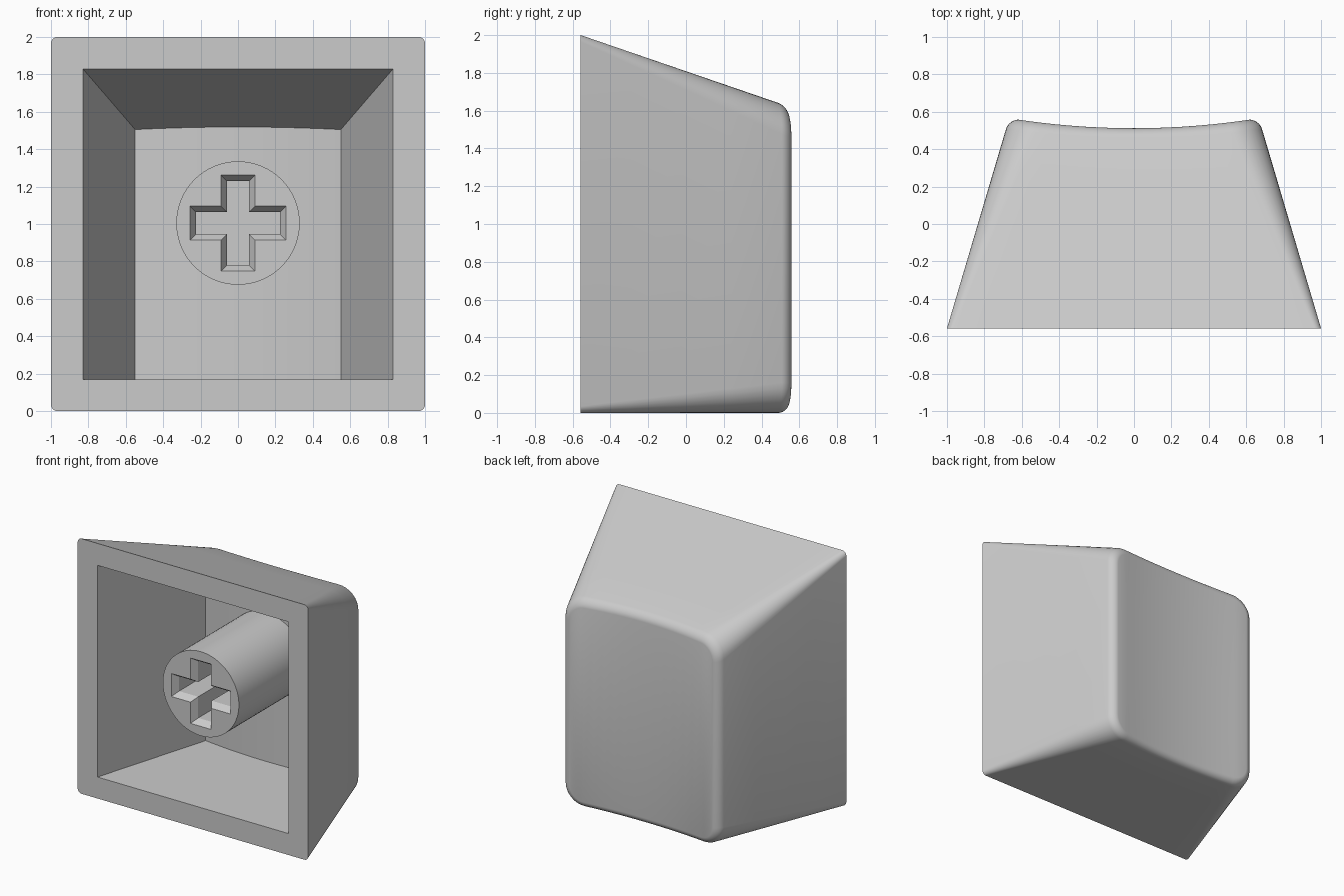
import bpy, bmesh, math

if "Cube" in bpy.data.objects:
    bpy.data.objects.remove(bpy.data.objects["Cube"], do_unlink=True)

FRONT = -0.558           # open end of the cap
SLOPE_X = 0.296          # taper of the two side walls
SLOPE_Z = 0.343          # taper of the sloped top wall
ARC, COLS = 8, 12        # corner segments, columns across the width

plastic = bpy.data.materials.new("light grey plastic")
plastic.use_nodes = True
plastic.diffuse_color = (0.6, 0.6, 0.6, 1)
plastic.node_tree.nodes["Principled BSDF"].inputs["Base Color"].default_value = (0.6, 0.6, 0.6, 1)


def finish(bm, name):
    """Turn a bmesh into a smooth-shaded object with sharp edges kept."""
    bmesh.ops.remove_doubles(bm, verts=bm.verts, dist=1e-4)
    bmesh.ops.recalc_face_normals(bm, faces=bm.faces)
    mesh = bpy.data.meshes.new(name)
    bm.to_mesh(mesh)
    bm.free()
    mesh.materials.append(plastic)
    obj = bpy.data.objects.new(name, mesh)
    bpy.context.collection.objects.link(obj)
    bpy.ops.object.select_all(action='DESELECT')
    obj.select_set(True)
    bpy.context.view_layer.objects.active = obj
    bpy.ops.object.shade_smooth_by_angle(angle=math.radians(30))
    return obj


def bridge(bm, a, b):
    for i in range(len(a)):
        j = (i + 1) % len(a)
        bm.faces.new((a[i], a[j], b[j], b[i]))


def rounded_ring(bm, y, hx, z0, z1, r, dish):
    """Rounded rectangle; the dish pulls its middle columns forward."""
    cols = []            # (x, drop from the straight edge)
    for i in range(ARC + 1):
        a = math.pi / 2 * i / ARC
        cols.append((-hx + r - r * math.cos(a), r - r * math.sin(a)))
    half = hx - r
    straight = [(-half + 2 * half * i / COLS, 0) for i in range(1, COLS)]
    cols = cols + straight + [(-x, d) for x, d in reversed(cols)]
    top, bottom = [], []
    for x, drop in cols:
        pull = dish * (1 - (x / hx) ** 2)
        top.append(bm.verts.new((x, y - pull, z1 - drop + SLOPE_Z * pull)))
        bottom.append(bm.verts.new((x, y - pull, z0 + drop)))
    return top + bottom[::-1]


def cap(bm, ring):
    """Close a ring with strips joining its top and bottom columns."""
    n = len(ring)
    for i in range(n // 2 - 1):
        bm.faces.new((ring[i], ring[i + 1], ring[n - 2 - i], ring[n - 1 - i]))


# Hollow cap: outer skin from dished back to front rim, then the cavity
bm = bmesh.new()
FILLET, CORNER, DISH = 0.05, 0.16, 0.046
rings = []
for k in range(6, -1, -1):
    a = math.pi / 2 * k / 6
    inset = FILLET * (1 - math.cos(a))
    y = 0.508 + FILLET * math.sin(a)
    rings.append(rounded_ring(bm, y, 1 - SLOPE_X * (y - FRONT) - inset, inset,
                              2 - SLOPE_Z * (y - FRONT) - inset, CORNER - inset, DISH))
for t in (0.75, 0.5, 0.25, 0):
    y = FRONT + t * (0.508 - FRONT)
    rings.append(rounded_ring(bm, y, 1 - SLOPE_X * (y - FRONT), 0, 2 - SLOPE_Z * (y - FRONT),
                              0.035 + (CORNER - 0.035) * t, DISH * t))
rings.append(rounded_ring(bm, FRONT, 0.828, 0.168, 1.828, 0, 0))
rings.append(rounded_ring(bm, 0.385, 0.55, 0.168, 1.505, 0, 0.04))
for a, b in zip(rings, rings[1:]):
    bridge(bm, a, b)
cap(bm, rings[0])
cap(bm, rings[-1])
finish(bm, "hollow_cap")

# Round stem with a chamfered cross-shaped socket
STEM_Z, STEM_FRONT = 1.005, -0.46


def loop(bm, points, y):
    return [bm.verts.new((x, y, STEM_Z + z)) for x, z in points]


def cross(long, short):
    quarter = [(long, -short), (long, short), (short, short)]
    pts = []
    for _ in range(4):
        pts += quarter
        quarter = [(-z, x) for x, z in quarter]
    return pts


bm = bmesh.new()
circle = [(0.33 * math.cos(math.tau * i / 64), 0.33 * math.sin(math.tau * i / 64)) for i in range(64)]
back = loop(bm, circle, 0.42)
front = loop(bm, circle, STEM_FRONT)
mouth = loop(bm, cross(0.256, 0.09), STEM_FRONT)
neck = loop(bm, cross(0.224, 0.058), STEM_FRONT + 0.05)
floor = loop(bm, cross(0.224, 0.058), -0.02)
bridge(bm, back, front)
bridge(bm, mouth, neck)
bridge(bm, neck, floor)
bm.faces.new(back)
bm.faces.new(floor)
rim = [bm.edges.get((r[i], r[i - 1])) for r in (front, mouth) for i in range(len(r))]
bmesh.ops.triangle_fill(bm, edges=rim, use_beauty=True, normal=(0, -1, 0))
finish(bm, "stem")
